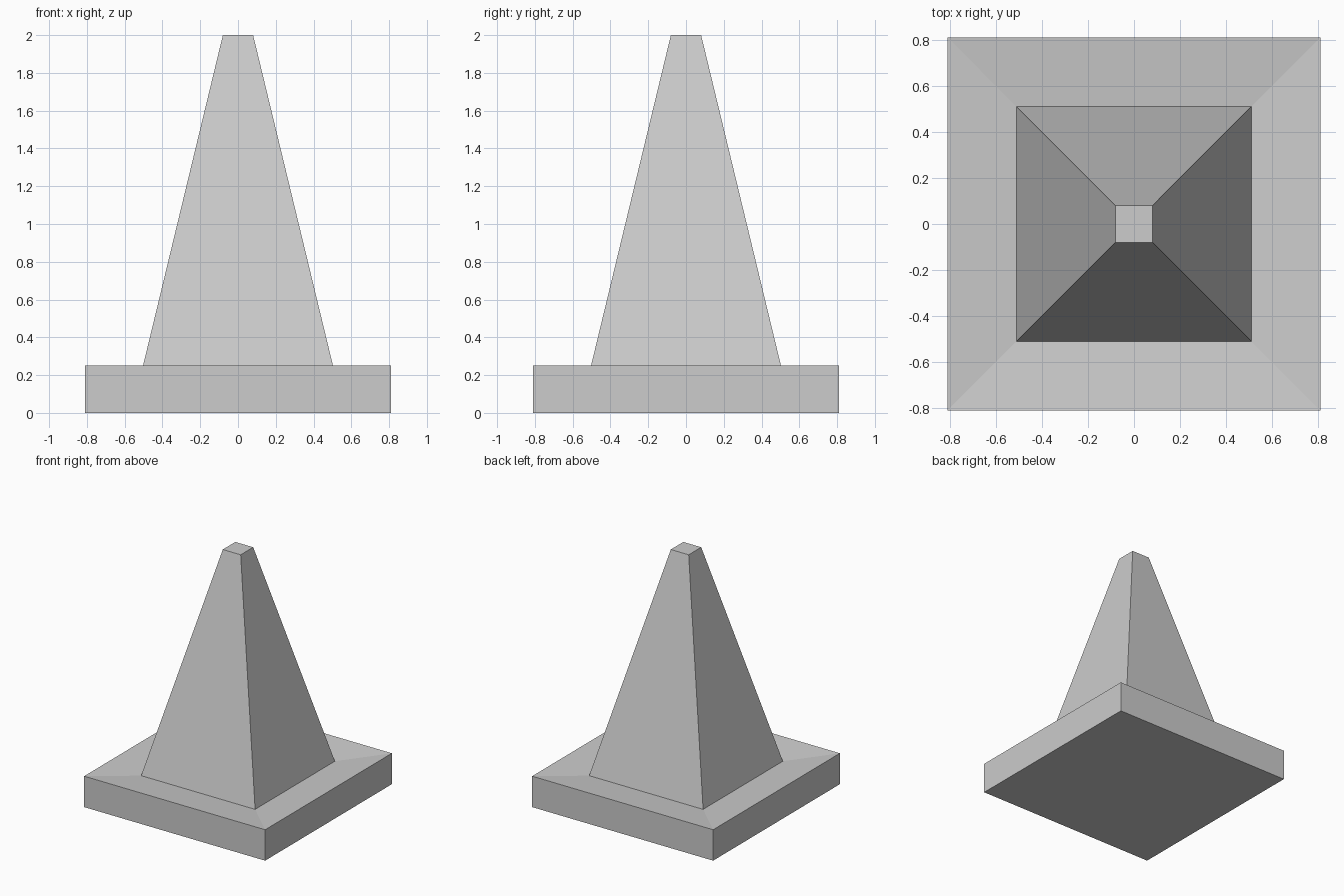
import bpy
import bmesh
from mathutils import Matrix, Vector

cube = bpy.data.objects.get("Cube")
if cube:
    bpy.data.objects.remove(cube, do_unlink=True)

BASE_HALF, BASE_TOP = 0.81, 0.25
FOOT_HALF, FOOT_Z = 0.51, 0.22
TIP_HALF, TIP_Z = 0.08, 2.0

grey = bpy.data.materials.new("light_grey")
grey.use_nodes = True
colour = (0.604, 0.604, 0.604, 1)
grey.diffuse_color = colour
grey.node_tree.nodes["Principled BSDF"].inputs["Base Color"].default_value = colour


def extrude_square(bm, face, half, z):
    """Extrude a square face into a new centred square of the given size and height."""
    new = bmesh.ops.extrude_face_region(bm, geom=[face])["geom"]
    bmesh.ops.delete(bm, geom=[face], context="FACES_ONLY")
    top = next(g for g in new if isinstance(g, bmesh.types.BMFace))
    for v in top.verts:
        v.co = Vector((half if v.co.x > 0 else -half,
                       half if v.co.y > 0 else -half, z))
    return top


bm = bmesh.new()

# Square base slab
bmesh.ops.create_cube(bm, size=1, matrix=Matrix.Translation((0, 0, 0.5)))
for v in bm.verts:
    v.co = Vector((v.co.x * 2 * BASE_HALF, v.co.y * 2 * BASE_HALF, v.co.z * BASE_TOP))
bm.normal_update()
top = max(bm.faces, key=lambda f: f.calc_center_median().z)

# Slightly dished ledge, then the tapering spire with its flat tip
top = extrude_square(bm, top, FOOT_HALF, FOOT_Z)
extrude_square(bm, top, TIP_HALF, TIP_Z)

bmesh.ops.recalc_face_normals(bm, faces=bm.faces[:])
mesh = bpy.data.meshes.new("tapered_cone_on_base")
bm.to_mesh(mesh)
bm.free()
mesh.materials.append(grey)
cone = bpy.data.objects.new("tapered_cone_on_base", mesh)
bpy.context.collection.objects.link(cone)
